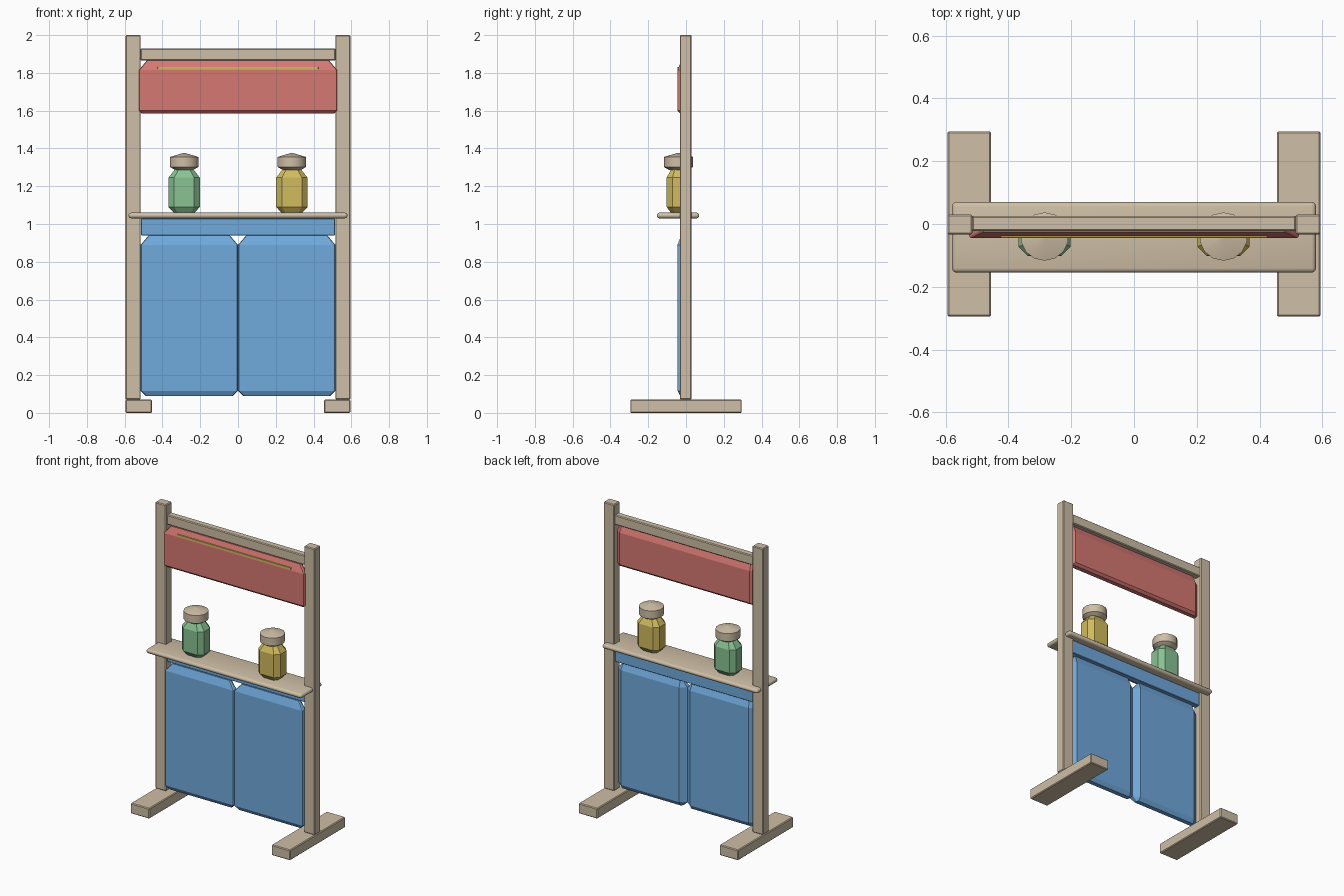
import bpy, bmesh, math

cube = bpy.data.objects.get("Cube")
if cube:
    bpy.data.objects.remove(cube, do_unlink=True)


def material(name, color):
    m = bpy.data.materials.new(name)
    m.use_nodes = True
    m.diffuse_color = (*color, 1)
    m.node_tree.nodes["Principled BSDF"].inputs["Base Color"].default_value = (*color, 1)
    return m


wood = material("pale wood", (0.62, 0.52, 0.38))
blue = material("blue cloth", (0.16, 0.40, 0.72))
red = material("coral red", (0.67, 0.19, 0.17))
yellow = material("mustard yellow", (0.64, 0.50, 0.11))
green = material("soft green", (0.25, 0.54, 0.29))


def finish(name, bm, mat, angle=None):
    bmesh.ops.recalc_face_normals(bm, faces=bm.faces)
    mesh = bpy.data.meshes.new(name)
    bm.to_mesh(mesh)
    bm.free()
    mesh.materials.append(mat)
    ob = bpy.data.objects.new(name, mesh)
    bpy.context.collection.objects.link(ob)
    if angle:
        bpy.ops.object.select_all(action='DESELECT')
        ob.select_set(True)
        bpy.context.view_layer.objects.active = ob
        bpy.ops.object.shade_smooth_by_angle(angle=math.radians(angle))
    return ob


def box(name, xs, ys, zs, mat, bevel=0.005, segments=1, angle=None):
    bm = bmesh.new()
    bmesh.ops.create_cube(bm, size=1)
    for v in bm.verts:
        for i, (a, b) in enumerate((xs, ys, zs)):
            v.co[i] = a if v.co[i] < 0 else b
    if bevel:
        bmesh.ops.bevel(bm, geom=bm.edges[:], offset=bevel, segments=segments,
                        profile=0.5, affect='EDGES')
    return finish(name, bm, mat, angle)


def loft(name, rings, mat, angle=None):
    """Skin a stack of equal-length rings and cap both ends."""
    bm = bmesh.new()
    loops = [[bm.verts.new(p) for p in ring] for ring in rings]
    n = len(loops[0])
    for low, high in zip(loops, loops[1:]):
        for i in range(n):
            j = (i + 1) % n
            bm.faces.new((low[i], low[j], high[j], high[i]))
    bm.faces.new(loops[0][::-1])
    bm.faces.new(loops[-1])
    return finish(name, bm, mat, angle)


def panel(name, x0, x1, z0, z1, foot, mat):
    """Thin hanging panel with sloped top and bottom and bevelled back edges."""
    def ring(z, inset, front, back, slant):
        a, b, mid = x0 + inset, x1 - inset, (front + back) / 2
        return [(a + .004, front, z), (b - .004, front, z), (b, front + .006, z),
                (b, mid, z), (b - slant, back, z), (a + slant, back, z),
                (a, mid, z), (a, front + .006, z)]
    return loft(name, [ring(z0, foot, -.03, 0, .01),
                       ring(z0 + foot, 0, -.045, .015, .04),
                       ring(z1 - .05, 0, -.045, .015, .04),
                       ring(z1, .042, -.025, -.005, .002)], mat)


def jar(name, x, mat):
    y = -0.04

    # Octagonal body with tapered shoulder and base
    def octagon(z, w, d, c):
        return [(x + sx * a, y + sy * b, z) for sx, sy, a, b in (
            (-1, -1, w - c, d), (1, -1, w - c, d), (1, -1, w, d - c), (1, 1, w, d - c),
            (1, 1, w - c, d), (-1, 1, w - c, d), (-1, 1, w, d - c), (-1, -1, w, d - c))]
    loft(name + "_body", [octagon(1.06, .055, .04, .02), octagon(1.09, .083, .062, .03),
                          octagon(1.245, .083, .062, .03), octagon(1.288, .05, .04, .02)], mat)

    # Round lid with a shallow cone on top
    def circle(z, r, n=14):
        return [(x + r * math.sin(math.tau * i / n), y + r * math.cos(math.tau * i / n), z)
                for i in range(n)]
    loft(name + "_lid", [circle(1.286, .05), circle(1.302, .077), circle(1.355, .077),
                         circle(1.375, .008)], wood, 30)


# Frame: feet, posts and top rail
for side, s in (("left", 1), ("right", -1)):
    def span(a, b):
        return sorted((s * a, s * b))
    box(side + "_foot", span(.455, .595), (-.295, .295), (0, .07), wood)
    box(side + "_post", span(.515, .595), (-.033, .03), (.07, 2), wood)
box("top_rail", (-.517, .517), (-.022, .025), (1.865, 1.93), wood)

# Sign board with a thin trim strip
panel("sign_board", -.525, .525, 1.585, 1.865, .015, red)
box("sign_trim", (-.425, .425), (-.044, -.034), (1.81, 1.832), yellow, 0.001)

# Shelf with its supporting rail
box("shelf", (-.58, .58), (-.155, .07), (1.03, 1.06), wood, .0145, 3, 40)
box("cloth_rail", (-.513, .513), (-.02, .02), (.94, 1.03), blue, .003)

# Pair of lower panels
panel("left_panel", .001, .515, .09, .94, .027, blue)
panel("right_panel", -.515, -.001, .09, .94, .027, blue)

# Jars on the shelf
jar("left_jar", .285, yellow)
jar("right_jar", -.285, green)
